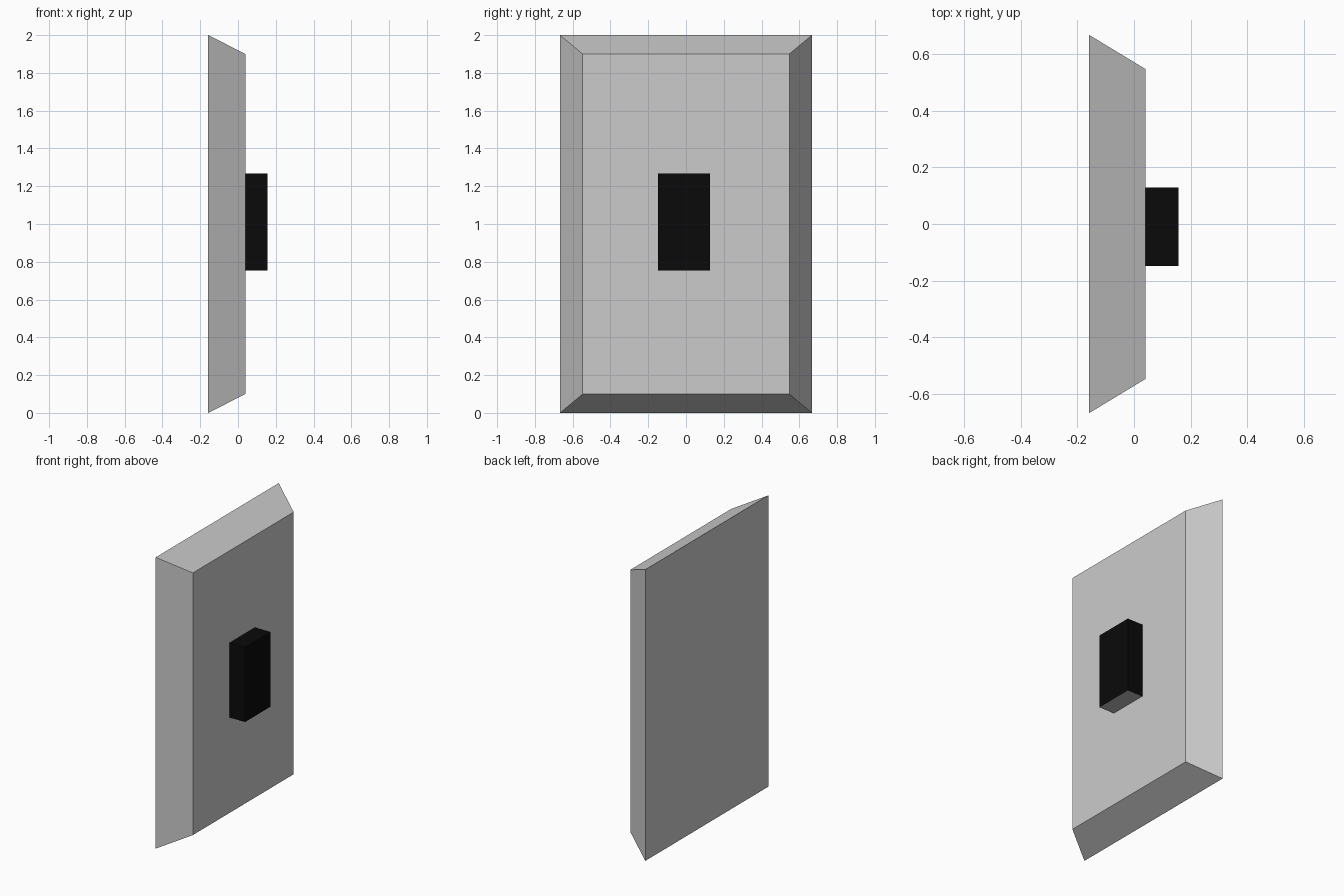
import bpy
import bmesh

if "Cube" in bpy.data.objects:
    bpy.data.objects.remove(bpy.data.objects["Cube"])


def material(name, value):
    mat = bpy.data.materials.new(name)
    mat.diffuse_color = (value, value, value, 1)
    mat.use_nodes = True
    mat.node_tree.nodes["Principled BSDF"].inputs["Base Color"].default_value = mat.diffuse_color
    return mat


def box(name, x, y, z):
    """Box spanning the given (min, max) ranges."""
    bm = bmesh.new()
    bmesh.ops.create_cube(bm, size=1)
    for v in bm.verts:
        v.co = [r[0] + (c + 0.5) * (r[1] - r[0]) for c, r in zip(v.co, (x, y, z))]
    mesh = bpy.data.meshes.new(name)
    bm.to_mesh(mesh)
    bm.free()
    obj = bpy.data.objects.new(name, mesh)
    bpy.context.collection.objects.link(obj)
    return obj


# Wall plate, tapering towards its +x face
plate = box("wall_plate", (-0.158, 0.04), (-0.667, 0.667), (0, 2))
for v in plate.data.vertices:
    if v.co.x > 0:
        v.co.y *= 0.547 / 0.667
        v.co.z = 1 + (v.co.z - 1) * 0.9

# Black rocker block with a grey underside
block = box("switch_block", (0.04, 0.157), (-0.148, 0.128), (0.755, 1.268))
block.data.materials.append(material("black", 0.003))
block.data.materials.append(material("underside_grey", 0.5))
for p in block.data.polygons:
    if p.normal.z < -0.5:
        p.material_index = 1
